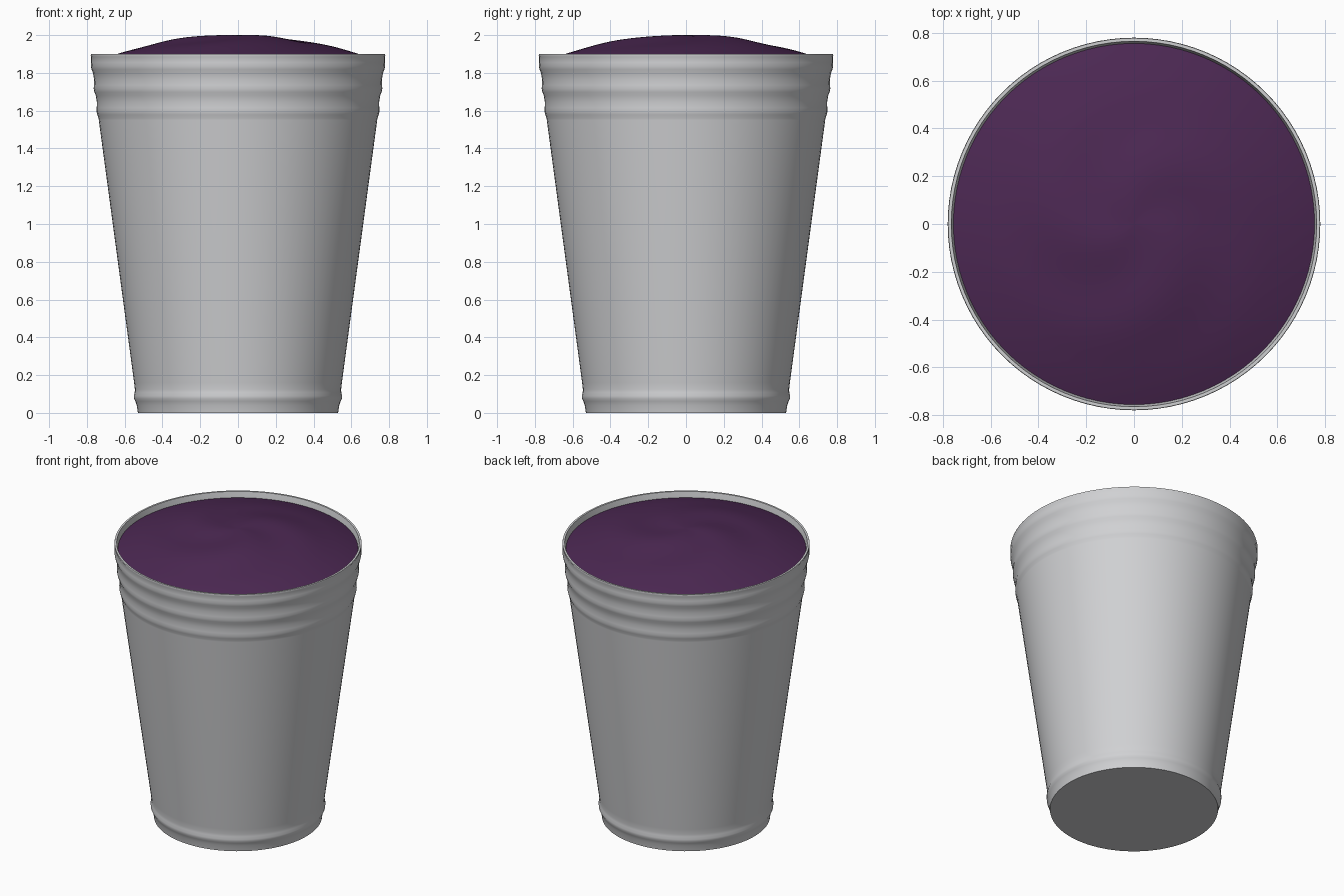
import bpy, bmesh, math

if "Cube" in bpy.data.objects:
    bpy.data.objects.remove(bpy.data.objects["Cube"])

SEG = 96


def material(name, rgb):
    m = bpy.data.materials.new(name)
    m.diffuse_color = (*rgb, 1)
    m.use_nodes = True
    m.node_tree.nodes["Principled BSDF"].inputs["Base Color"].default_value = m.diffuse_color
    return m


def lathe(name, profile, mat, height=None, angle=40):
    """Revolve (radius, z) points; radius 0 makes a pole. height adds an offset by (r, angle)."""
    bm = bmesh.new()
    rings = []
    for r, z in profile:
        if r == 0:
            rings.append([bm.verts.new((0, 0, z))] * SEG)
            continue
        ring = []
        for i in range(SEG):
            a = 2 * math.pi * i / SEG
            dz = height(r, a) if height else 0
            ring.append(bm.verts.new((r * math.cos(a), r * math.sin(a), z + dz)))
        rings.append(ring)
    for lo, hi in zip(rings, rings[1:]):
        for i in range(SEG):
            j = (i + 1) % SEG
            bm.faces.new(list(dict.fromkeys((lo[i], lo[j], hi[j], hi[i]))))
    bmesh.ops.recalc_face_normals(bm, faces=bm.faces)
    mesh = bpy.data.meshes.new(name)
    bm.to_mesh(mesh)
    bm.free()
    mesh.materials.append(mat)
    ob = bpy.data.objects.new(name, mesh)
    bpy.context.collection.objects.link(ob)
    bpy.ops.object.select_all(action='DESELECT')
    ob.select_set(True)
    bpy.context.view_layer.objects.active = ob
    bpy.ops.object.shade_smooth_by_angle(angle=math.radians(angle))
    return ob


metal = material("light grey", (0.63, 0.635, 0.65))
purple = material("dark purple", (0.072, 0.021, 0.086))

# Cup: foot, lower bead, tapered wall, three beads below the rim, thin inner wall
profile = [(0, 0), (0.53, 0), (0.536, 0.04), (0.544, 0.062), (0.550, 0.075),
           (0.551, 0.09), (0.547, 0.108), (0.546, 0.125), (0.55, 0.16), (0.737, 1.55)]
for z in (1.56, 1.68, 1.80):
    r = 0.738 + (z - 1.56) * 0.125
    profile += [(r, z), (r + 0.007, z + 0.018), (r + 0.011, z + 0.036),
                (r + 0.010, z + 0.055), (r + 0.009, z + 0.085)]
profile += [(0.780, 1.892), (0.778, 1.90), (0.765, 1.90), (0.753, 1.84),
            (0.53, 0.06), (0, 0.06)]
lathe("cup", profile, metal)


# Drink: domed surface with shallow spiral waves fading at centre and edge
def swirl(r, a):
    fade = max(0, math.sin(math.pi * min(1, r / 0.62))) ** 1.5
    return 0.007 * fade * math.sin(3 * (a + 3.1 * r) + 2.0)


dome = [(0, 2.0)]
for k in range(1, 33):
    r = 0.756 * k / 32
    dome.append((r, 2.0 - 0.1 * (r / 0.64) ** 2))
# reversed so the surface runs from rim to crown
lathe("drink_surface", dome[::-1], purple, swirl, 60)
for p in bpy.data.objects["drink_surface"].data.polygons[:1]:
    if p.normal.z < 0:
        bpy.data.objects["drink_surface"].data.flip_normals()
